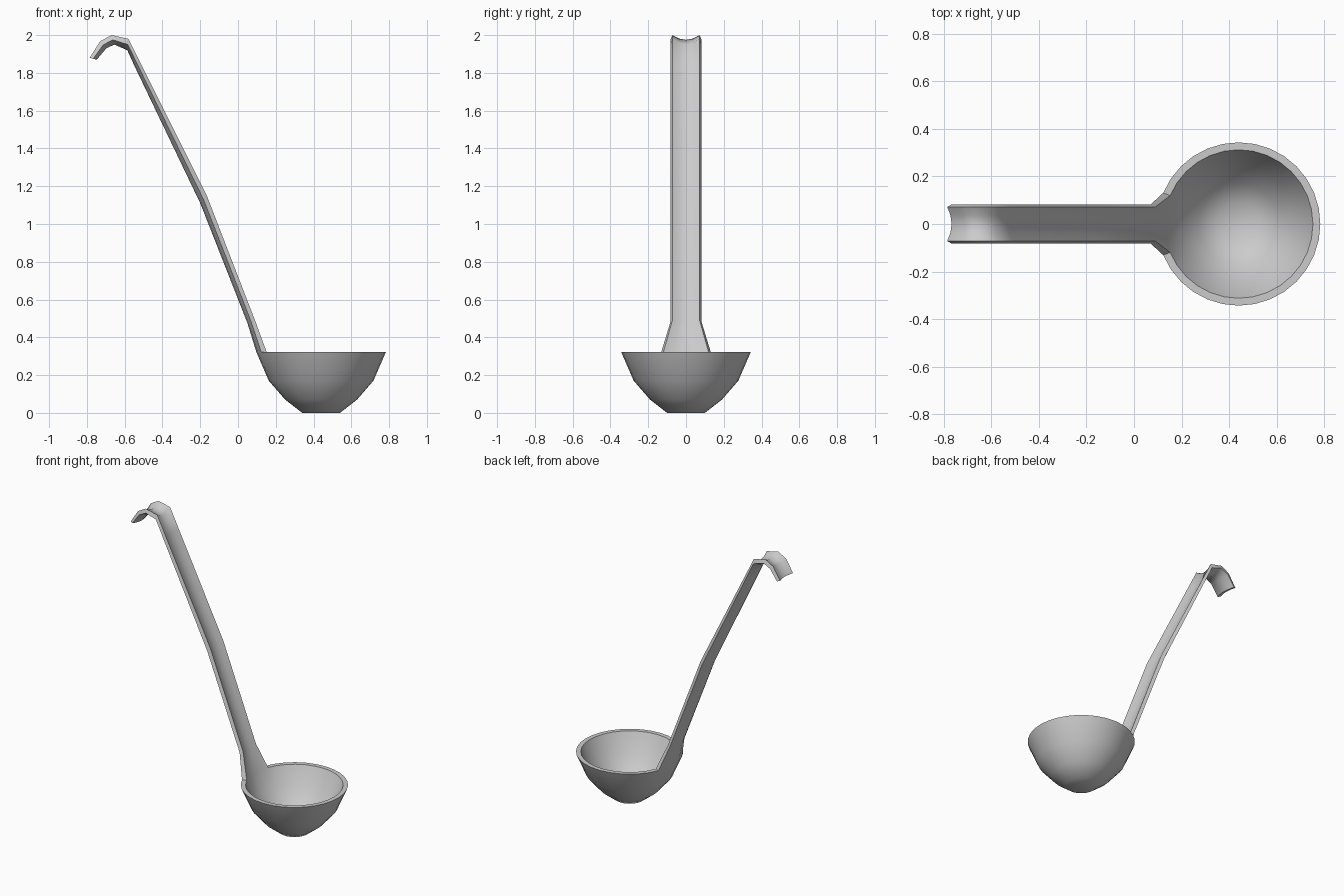
import bpy, bmesh, math

if "Cube" in bpy.data.objects:
    bpy.data.objects.remove(bpy.data.objects["Cube"])

SEG, CX = 32, 0.44
bm = bmesh.new()


def ring(r, z):
    return [bm.verts.new((CX + r * math.cos(2 * math.pi * i / SEG),
                          r * math.sin(2 * math.pi * i / SEG), z)) for i in range(SEG)]


# bowl: outer wall up to the rim, then the inner wall down (radius, height)
profile = [(0.10, 0), (0.19, 0.07), (0.277, 0.17), (0.343, 0.322),
           (0.312, 0.322), (0.25, 0.185), (0.17, 0.092), (0.09, 0.03)]
rings = [ring(r, z) for r, z in profile]
half = SEG // 2
for k in range(len(rings) - 1):
    a, b = rings[k], rings[k + 1]
    for i in range(SEG):
        if k == 3 and half - 2 <= i < half + 2:
            continue  # opening in the rim where the handle grows out
        j = (i + 1) % SEG
        bm.faces.new((a[i], a[j], b[j], b[i]))
bm.faces.new(rings[0])
bm.faces.new(rings[-1])

# handle: (front edge x, z), (back centre x, z) of the curved strip, from the rim to the hook
stations = [((0.090, 0.49), (0.050, 0.475)), ((-0.165, 1.15), (-0.200, 1.11)),
            ((-0.510, 1.84), (-0.545, 1.83)), ((-0.580, 1.98), (-0.586, 1.92)),
            ((-0.670, 2.00), (-0.655, 1.95)), ((-0.730, 1.967), (-0.697, 1.93)),
            ((-0.785, 1.88), (-0.748, 1.87))]


def section(front, back):
    def row(width, base):
        pts = []
        for v in (1, 0.5, 0, -0.5, -1):
            t = base + 0.5 * v * v
            pts.append(bm.verts.new((back[0] + (front[0] - back[0]) * t, width * v,
                                     back[1] + (front[1] - back[1]) * t)))
        return pts
    return row(0.082, 0.0) + row(0.072, 0.5)[::-1]


idx = range(half - 2, half + 3)
prev = [rings[3][i] for i in idx] + [rings[4][i] for i in reversed(idx)]
for front, back in stations:
    cur = section(front, back)
    for i in range(10):
        j = (i + 1) % 10
        bm.faces.new((prev[i], prev[j], cur[j], cur[i]))
    prev = cur
# tip of the hook
for i in range(4):
    bm.faces.new((prev[i], prev[i + 1], prev[8 - i], prev[9 - i]))

bmesh.ops.recalc_face_normals(bm, faces=bm.faces)
mesh = bpy.data.meshes.new("ladle")
bm.to_mesh(mesh)
bm.free()
ladle = bpy.data.objects.new("ladle", mesh)
bpy.context.collection.objects.link(ladle)
bpy.context.view_layer.objects.active = ladle
ladle.select_set(True)
bpy.ops.object.shade_smooth_by_angle(angle=math.radians(48))
